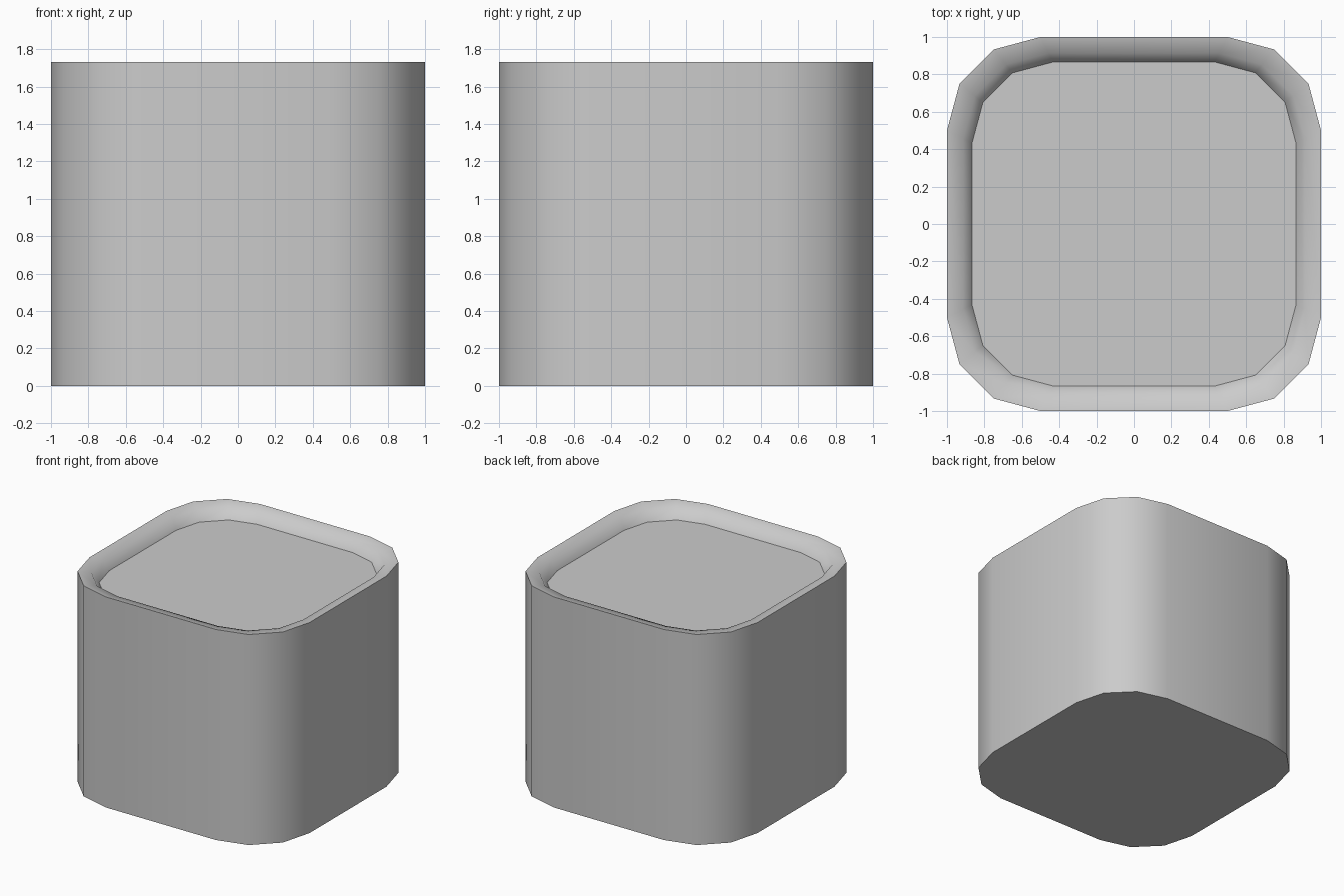
import bpy
import bmesh
from math import cos, sin, pi, radians

cube = bpy.data.objects.get("Cube")
if cube:
    bpy.data.objects.remove(cube, do_unlink=True)

HEIGHT = 1.73
RADIUS = 0.5
STEPS = 3

grey = bpy.data.materials.new("plain grey")
grey.use_nodes = True
colour = (0.6, 0.6, 0.6, 1)
grey.diffuse_color = colour
grey.node_tree.nodes["Principled BSDF"].inputs["Base Color"].default_value = colour


def rounded_square(bm, size, z):
    """Ring of vertices around a square with faceted round corners."""
    ring = []
    for corner in range(4):
        start = corner * pi / 2
        mid = start + pi / 4
        cx = (1 - RADIUS) * (1 if cos(mid) > 0 else -1)
        cy = (1 - RADIUS) * (1 if sin(mid) > 0 else -1)
        for i in range(STEPS + 1):
            a = start + i * pi / 2 / STEPS
            ring.append(bm.verts.new((size * (cx + RADIUS * cos(a)),
                                      size * (cy + RADIUS * sin(a)), z)))
    return ring


# Profile from the base, up the wall, over the rim and down to the recess
profile = [(1, 0), (1, HEIGHT), (0.913, HEIGHT - 0.016), (0.866, HEIGHT - 0.098)]

bm = bmesh.new()
rings = [rounded_square(bm, size, z) for size, z in profile]
for low, high in zip(rings, rings[1:]):
    for i in range(len(low)):
        j = (i + 1) % len(low)
        bm.faces.new((low[i], low[j], high[j], high[i]))

# Base and recessed top panel
bm.faces.new(rings[0][::-1])
bm.faces.new(rings[-1])

mesh = bpy.data.meshes.new("rounded_block")
bm.to_mesh(mesh)
bm.free()
mesh.materials.append(grey)
block = bpy.data.objects.new("rounded_block", mesh)
bpy.context.collection.objects.link(block)

# Smooth corners with crisp edges at the rim, panel and base
bpy.context.view_layer.objects.active = block
block.select_set(True)
bpy.ops.object.shade_smooth_by_angle(angle=radians(55))
